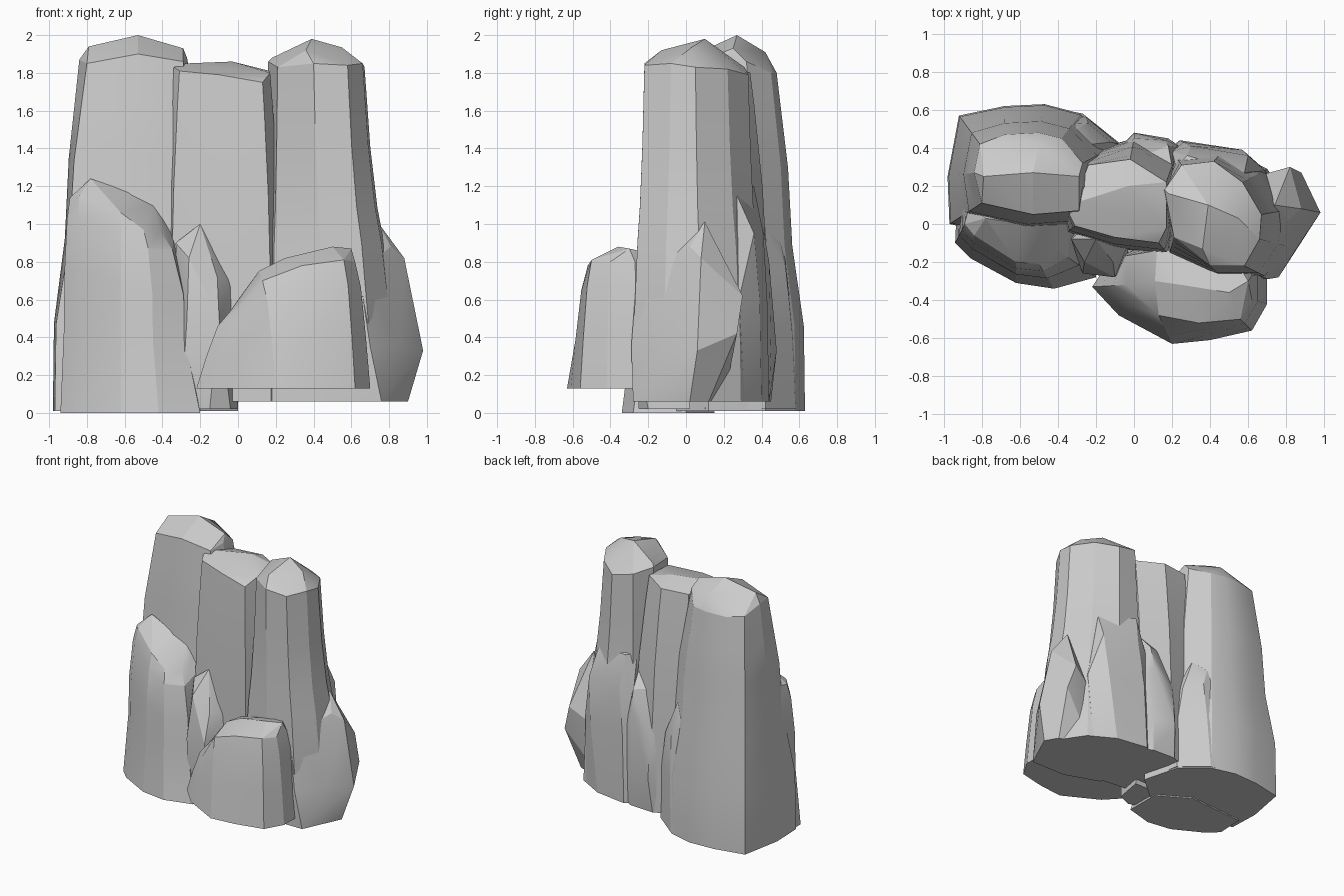
import bpy, bmesh, math
from mathutils import Vector


def finish(name, bm, angle=20):
    bmesh.ops.remove_doubles(bm, verts=bm.verts, dist=0.0005)
    bmesh.ops.recalc_face_normals(bm, faces=bm.faces)
    me = bpy.data.meshes.new(name)
    bm.to_mesh(me)
    bm.free()
    ob = bpy.data.objects.new(name, me)
    bpy.context.collection.objects.link(ob)
    bpy.ops.object.select_all(action='DESELECT')
    ob.select_set(True)
    bpy.context.view_layer.objects.active = ob
    bpy.ops.object.shade_smooth_by_angle(angle=math.radians(angle))
    return ob


def hull(bm, pts):
    """Convex hull of the points, without leftover corners."""
    verts = [bm.verts.new(p) for p in pts]
    res = bmesh.ops.convex_hull(bm, input=verts)
    junk = [v for v in res['geom_interior'] if isinstance(v, bmesh.types.BMVert)]
    faces = [f for f in res['geom'] if isinstance(f, bmesh.types.BMFace)]
    bmesh.ops.delete(bm, geom=junk, context='VERTS')
    return faces


def column(name, z0, base, rim, ridge, levels):
    """Loft from a flat base outline to an uneven rim, then a chipped cap.
    levels: (height fraction, blend from base outline to rim outline)."""
    bm = bmesh.new()
    # cap: upper side of the hull over rim and ridge points
    under = []
    for f in hull(bm, rim + ridge):
        f.normal_update()
        if f.normal.z < -0.1:
            under.append(f)
    bmesh.ops.delete(bm, geom=under, context='FACES')
    # walls
    rings = []
    for f, t in levels:
        rings.append([bm.verts.new((bx + (rx - bx) * t, by + (ry - by) * t,
                                    z0 + (rz - z0) * f))
                      for (bx, by), (rx, ry, rz) in zip(base, rim)])
    n = len(base)
    for lo, hi in zip(rings, rings[1:]):
        for i in range(n):
            j = (i + 1) % n
            bm.faces.new((lo[i], lo[j], hi[j], hi[i]))
    bm.faces.new(rings[0][::-1])
    return finish(name, bm)


def boulder(name, pts):
    """Angular chunk: convex hull of a few corners."""
    bm = bmesh.new()
    hull(bm, pts)
    return finish(name, bm)


# Tall column, back left
column("back_left_column", 0.01,
       [(-0.98, 0.25), (-0.97, 0.0), (-0.6, -0.08), (-0.2, -0.05), (0.0, 0.12),
        (-0.08, 0.42), (-0.28, 0.58), (-0.47, 0.63), (-0.68, 0.62), (-0.92, 0.57)],
       [(-0.84, 0.27, 1.87), (-0.8, 0.11, 1.85), (-0.53, 0.05, 1.9), (-0.29, 0.07, 1.86),
        (-0.27, 0.2, 1.88), (-0.27, 0.32, 1.86), (-0.38, 0.45, 1.8), (-0.5, 0.48, 1.8),
        (-0.68, 0.47, 1.8), (-0.81, 0.42, 1.82)],
       [(-0.79, 0.25, 1.94), (-0.53, 0.27, 2.0), (-0.29, 0.25, 1.93), (-0.5, 0.42, 1.91)],
       [(0, 0), (0.25, 0.04), (0.49, 0.45), (0.72, 0.6), (0.86, 0.8), (1, 1)])

# Middle column
column("middle_column", 0.06,
       [(-0.38, 0.05), (-0.36, -0.05), (-0.1, -0.13), (0.18, -0.16), (0.24, 0.0),
        (0.22, 0.36), (0.0, 0.45), (-0.25, 0.38)],
       [(-0.34, 0.05, 1.83), (-0.31, -0.01, 1.81), (-0.1, -0.07, 1.79), (0.13, -0.1, 1.75),
        (0.17, -0.02, 1.8), (0.17, 0.22, 1.81), (-0.02, 0.34, 1.8), (-0.24, 0.31, 1.8)],
       [(-0.03, 0.2, 1.86), (-0.28, 0.12, 1.85), (0.13, 0.2, 1.82)],
       [(0, 0), (0.3, 0.1), (0.65, 0.4), (0.9, 0.8), (1, 1)])

# Tall column, right
column("right_column", 0.06,
       [(0.82, -0.12), (0.84, 0.08), (0.7, 0.29), (0.48, 0.4), (0.2, 0.38),
        (0.1, 0.1), (0.18, -0.18), (0.46, -0.28), (0.7, -0.28)],
       [(0.66, -0.08, 1.85), (0.67, 0.05, 1.83), (0.57, 0.22, 1.82), (0.42, 0.33, 1.79),
        (0.25, 0.31, 1.83), (0.16, 0.18, 1.86), (0.21, -0.07, 1.83), (0.4, -0.22, 1.85),
        (0.58, -0.22, 1.84)],
       [(0.39, 0.1, 1.98), (0.55, 0.03, 1.935), (0.36, -0.13, 1.92), (0.18, 0.16, 1.88)],
       [(0, 0), (0.25, 0.1), (0.47, 0.38), (0.58, 0.6), (0.76, 0.82), (1, 1)])

# Medium column, front left
column("front_left_column", 0.0,
       [(-0.94, -0.1), (-0.86, -0.18), (-0.62, -0.31), (-0.42, -0.34), (-0.2, -0.28),
        (-0.2, 0.0), (-0.45, 0.15), (-0.93, 0.12)],
       [(-0.89, 0.0, 1.14), (-0.84, -0.06, 1.15), (-0.62, -0.2, 1.06), (-0.5, -0.21, 0.97),
        (-0.41, -0.13, 0.96), (-0.4, 0.0, 1.03), (-0.5, 0.09, 1.1), (-0.86, 0.12, 1.16)],
       [(-0.78, 0.03, 1.24), (-0.58, 0.0, 1.17), (-0.45, 0.0, 1.1)],
       [(0, 0), (0.4, 0.38), (0.65, 0.42), (0.9, 0.7), (1, 1)])

# Low rock in front
column("front_rock", 0.13,
       [(-0.22, -0.33), (-0.08, -0.48), (0.2, -0.63), (0.4, -0.61), (0.62, -0.56),
        (0.7, -0.42), (0.7, -0.26), (0.5, -0.1), (0.1, -0.1), (-0.12, -0.18)],
       [(-0.04, -0.32, 0.54), (0.02, -0.4, 0.57), (0.13, -0.48, 0.7), (0.34, -0.52, 0.78),
        (0.56, -0.5, 0.81), (0.62, -0.4, 0.8), (0.62, -0.27, 0.8), (0.5, -0.13, 0.83),
        (0.12, -0.14, 0.73), (0.0, -0.16, 0.6)],
       [(0.5, -0.36, 0.88), (0.6, -0.3, 0.87), (0.11, -0.3, 0.75), (0.25, -0.32, 0.82)],
       [(0, 0), (0.4, 0.28), (0.8, 0.62), (1, 1)])

# Side rock leaning on the right column
boulder("right_rock",
        [(0.5, -0.28, 0.06), (0.76, -0.28, 0.06), (0.9, 0.02, 0.06), (0.84, 0.12, 0.06),
         (0.6, 0.2, 0.06), (0.7, -0.29, 0.35), (0.86, -0.12, 0.36), (0.98, 0.06, 0.33),
         (0.88, 0.27, 0.42), (0.82, 0.3, 0.62), (0.64, 0.25, 0.5), (0.88, 0.08, 0.82),
         (0.81, 0.02, 0.88), (0.74, 0.1, 1.01), (0.72, -0.07, 0.87), (0.64, -0.26, 0.75)])

# Small wedge between the front columns
boulder("front_wedge_rock",
        [(-0.3, -0.2, 0.02), (-0.15, -0.25, 0.02), (-0.04, -0.2, 0.02), (0.0, 0.02, 0.02),
         (-0.3, 0.02, 0.02), (-0.27, -0.26, 0.5), (-0.1, -0.28, 0.5), (-0.26, -0.2, 0.82),
         (-0.11, -0.2, 0.72), (-0.03, -0.1, 0.7), (-0.06, 0.02, 0.72), (-0.33, -0.08, 0.9),
         (-0.2, -0.08, 1.0), (-0.2, 0.04, 0.98)])

# Broad slab behind the right column
boulder("back_right_rock",
        [(0.15, 0.1, 0.06), (0.7, 0.1, 0.06), (0.66, 0.31, 0.06), (0.5, 0.4, 0.06),
         (0.24, 0.44, 0.06), (0.14, 0.36, 0.06), (0.69, 0.28, 0.6), (0.57, 0.39, 0.6),
         (0.26, 0.43, 0.6), (0.6, 0.36, 0.95), (0.3, 0.41, 0.95), (0.2, 0.38, 0.9),
         (0.58, 0.27, 1.15), (0.28, 0.36, 1.2), (0.22, 0.3, 1.2), (0.4, 0.2, 1.25)])

# Low chunk behind the middle column
boulder("back_middle_rock",
        [(-0.12, 0.15, 0.06), (0.28, 0.15, 0.06), (0.28, 0.38, 0.06), (0.18, 0.44, 0.06),
         (-0.02, 0.45, 0.06), (-0.12, 0.36, 0.06), (0.18, 0.45, 0.33), (0.0, 0.48, 0.33),
         (0.25, 0.4, 0.65), (0.17, 0.44, 0.8), (0.0, 0.45, 0.65), (-0.1, 0.36, 0.75),
         (0.18, 0.41, 0.97), (0.2, 0.3, 1.1), (0.0, 0.34, 1.0), (-0.08, 0.3, 0.95)])

# Shoulder on the inner side of the back left column
boulder("back_left_shoulder",
        [(-0.5, 0.2, 0.02), (-0.02, 0.1, 0.02), (-0.07, 0.42, 0.02), (-0.27, 0.58, 0.02),
         (-0.46, 0.62, 0.02), (-0.04, 0.2, 0.5), (-0.08, 0.42, 0.45), (-0.25, 0.56, 0.45),
         (-0.12, 0.43, 0.72), (-0.24, 0.53, 0.75), (-0.18, 0.25, 0.95), (-0.22, 0.42, 0.98),
         (-0.3, 0.5, 0.9), (-0.42, 0.52, 0.9)])
